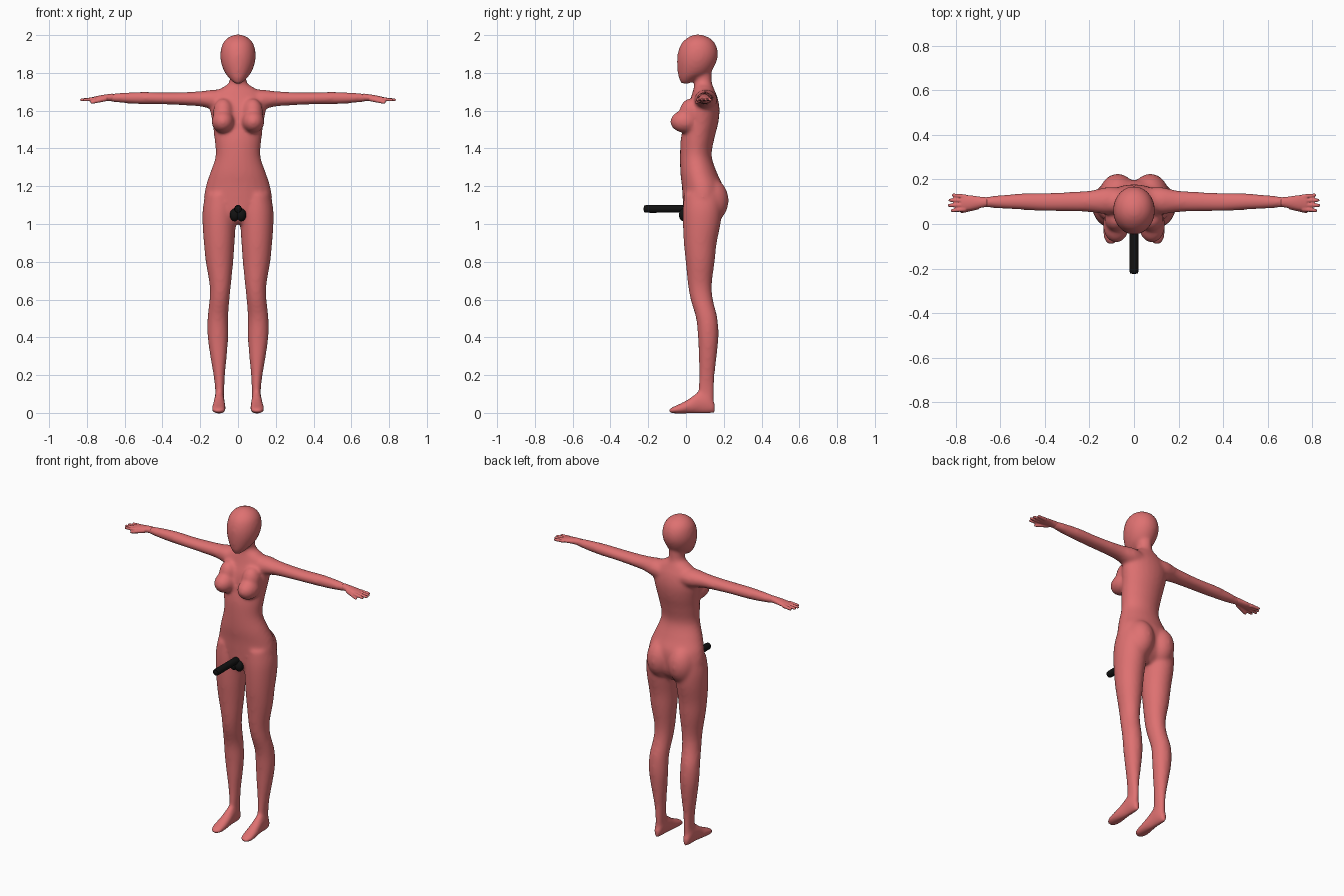
import bpy, bmesh, math
from mathutils import Matrix, Vector

default_cube = bpy.data.objects.get("Cube")
if default_cube:
    bpy.data.objects.remove(default_cube, do_unlink=True)


def make_material(name, colour):
    material = bpy.data.materials.new(name)
    material.use_nodes = True
    material.diffuse_color = colour
    material.node_tree.nodes["Principled BSDF"].inputs["Base Color"].default_value = colour
    return material


skin = make_material("coral skin", (0.73, 0.165, 0.165, 1))
black = make_material("black", (0.006, 0.006, 0.006, 1))


def spline(sections, steps=4):
    """Catmull-Rom interpolation of section rows."""
    rows = [Vector(s) for s in sections]
    result = []
    for i in range(len(rows) - 1):
        p, q, r = rows[max(i - 1, 0)], rows[i], rows[i + 1]
        s = rows[min(i + 2, len(rows) - 1)]
        for k in range(steps):
            t = k / steps
            result.append(q + (r - p) * (t / 2)
                          + (p * 2 - q * 5 + r * 4 - s) * (t * t / 2)
                          + (q * 3 - p - r * 3 + s) * (t ** 3 / 2))
    return result + [rows[-1]]


def loft(bm, axis, sections, side=1, sides=24):
    """Skin ellipses; each row is position, min and max across, min and max along the other axis."""
    rings = []
    for pos, a0, a1, b0, b1 in spline(sections):
        ring = []
        for k in range(sides):
            angle = math.tau * k / sides
            a = (a0 + a1) / 2 + (a1 - a0) / 2 * math.cos(angle)
            b = (b0 + b1) / 2 + (b1 - b0) / 2 * math.sin(angle)
            x, y, z = {"z": (a, b, pos), "x": (pos, a, b), "y": (a, pos, b)}[axis]
            ring.append(bm.verts.new((x * side, y, z)))
        rings.append(ring)
    for low, high in zip(rings, rings[1:]):
        for k in range(sides):
            n = (k + 1) % sides
            bm.faces.new((low[k], low[n], high[n], high[k]))
    bm.faces.new(rings[0][::-1])
    bm.faces.new(rings[-1])


def ellipsoid(bm, centre, radii):
    matrix = Matrix.Translation(centre) @ Matrix.Diagonal((*radii, 1))
    bmesh.ops.create_uvsphere(bm, u_segments=24, v_segments=16, radius=1, matrix=matrix)


def finish(name, bm, material, voxel=0, smoothing=0):
    bmesh.ops.recalc_face_normals(bm, faces=bm.faces)
    for face in bm.faces:
        face.smooth = True
    mesh = bpy.data.meshes.new(name)
    bm.to_mesh(mesh)
    bm.free()
    mesh.materials.append(material)
    obj = bpy.data.objects.new(name, mesh)
    bpy.context.collection.objects.link(obj)
    if voxel:
        remesh = obj.modifiers.new("Fuse", "REMESH")
        remesh.mode = "VOXEL"
        remesh.voxel_size = voxel
        remesh.use_smooth_shade = True
        smooth = obj.modifiers.new("Soften", "SMOOTH")
        smooth.factor = 0.5
        smooth.iterations = smoothing
    return obj


# Torso and neck: height, half width, front, back
torso = [(1.0, .07, .03, .13), (1.05, .13, -.01, .18), (1.12, .178, -.017, .195),
         (1.2, .171, -.022, .195), (1.27, .148, -.03, .165), (1.36, .119, -.032, .136),
         (1.45, .125, -.028, .15), (1.53, .135, -.012, .17), (1.6, .147, 0, .178),
         (1.66, .145, .022, .17), (1.7, .12, .035, .155), (1.725, .08, .042, .145),
         (1.75, .047, .045, .137), (1.82, .043, .045, .135)]

# Head, from chin to crown
head = [(1.742, .016, -.025, .015), (1.765, .041, -.036, .055), (1.8, .069, -.044, .125),
        (1.85, .089, -.048, .158), (1.9, .094, -.045, .17), (1.95, .084, -.028, .158),
        (1.982, .06, .002, .13), (1.998, .03, .03, .095), (2.004, .01, .05, .075)]

# Leg: height, inner, outer, front, back
leg = [(.05, .075, .122, .07, .148), (.12, .073, .121, .065, .15), (.2, .069, .13, .069, .152),
       (.3, .059, .147, .067, .163), (.4, .052, .161, .063, .172), (.5, .052, .162, .053, .167),
       (.6, .045, .151, .024, .143), (.68, .037, .151, .01, .137), (.8, .025, .171, -.002, .152),
       (.9, .018, .181, -.012, .163), (1.0, .012, .188, -.017, .183),
       (1.08, .01, .187, -.017, .19), (1.16, .025, .172, -.01, .185)]

# Foot: depth, inner, outer, bottom, top
foot = [(-.09, .085, .12, 0, .02), (-.07, .068, .136, -.003, .032), (-.03, .063, .14, -.004, .05),
        (.02, .066, .134, -.004, .078), (.07, .071, .127, -.004, .115),
        (.12, .073, .125, -.004, .11), (.153, .083, .115, .0, .05)]

# Arm: reach, front, back, bottom, top
arm = [(.05, .05, .16, 1.61, 1.7), (.12, .043, .166, 1.605, 1.712), (.2, .053, .15, 1.622, 1.703),
       (.3, .056, .144, 1.629, 1.698), (.4, .057, .14, 1.633, 1.697),
       (.5, .063, .138, 1.634, 1.7), (.6, .069, .13, 1.639, 1.696), (.69, .075, .121, 1.65, 1.688)]

body = bmesh.new()
for rows in (torso, head):
    loft(body, "z", [(z, -w, w, front, back) for z, w, front, back in rows])
for side in (1, -1):
    loft(body, "z", leg, side)
    loft(body, "y", foot, side)
    loft(body, "x", arm, side)
    # Bust and seat
    ellipsoid(body, (side * .08, -.005, 1.542), (.06, .079, .06))
    ellipsoid(body, (side * .078, .025, 1.59), (.055, .06, .075))
    ellipsoid(body, (side * .073, .125, 1.125), (.085, .101, .12))
finish("body", body, skin, .009, 14)

# Hands: palm, then four fingers and a thumb
palm = [(.66, .077, .12, 1.65, 1.691), (.7, .07, .124, 1.651, 1.686),
        (.74, .063, .13, 1.65, 1.679), (.775, .063, .129, 1.65, 1.671)]
fingers = [(.067, .06, .822), (.086, .083, .836), (.105, .107, .832), (.122, .13, .818)]
for side, label in ((1, "left"), (-1, "right")):
    hand = bmesh.new()
    loft(hand, "x", palm, side)
    for root, tip, reach in fingers:
        rows = []
        for t, r in ((0, .011), (.5, .0095), (.9, .0075), (1, .004)):
            y = root + (tip - root) * t
            z = 1.661 - .004 * t
            rows.append((.755 + (reach - .755) * t, y - r, y + r, z - r, z + r))
        loft(hand, "x", rows, side, 12)
    thumb = []
    for t, r in ((0, .014), (.5, .011), (.9, .008), (1, .004)):
        y, z = .08 - .026 * t, 1.664 - .022 * t
        thumb.append((.695 + .085 * t, y - r, y + r, z - r, z + r))
    loft(hand, "x", thumb, side, 12)
    finish(label + "_hand", hand, skin, .004, 3)

# Front rod with a rounded end and two knobs at its base
rod = bmesh.new()
height = 1.08
profile = [(-.225, .004), (-.221, .012), (-.21, .02), (-.1, .02), (.03, .02)]
loft(rod, "y", [(y, -r, r, height - r, height + r) for y, r in profile])
finish("front_rod", rod, black)
for side, label in ((1, "left"), (-1, "right")):
    knob = bmesh.new()
    ellipsoid(knob, (side * .018, -.012, 1.048), (.025, .025, .034))
    finish(label + "_knob", knob, black)
